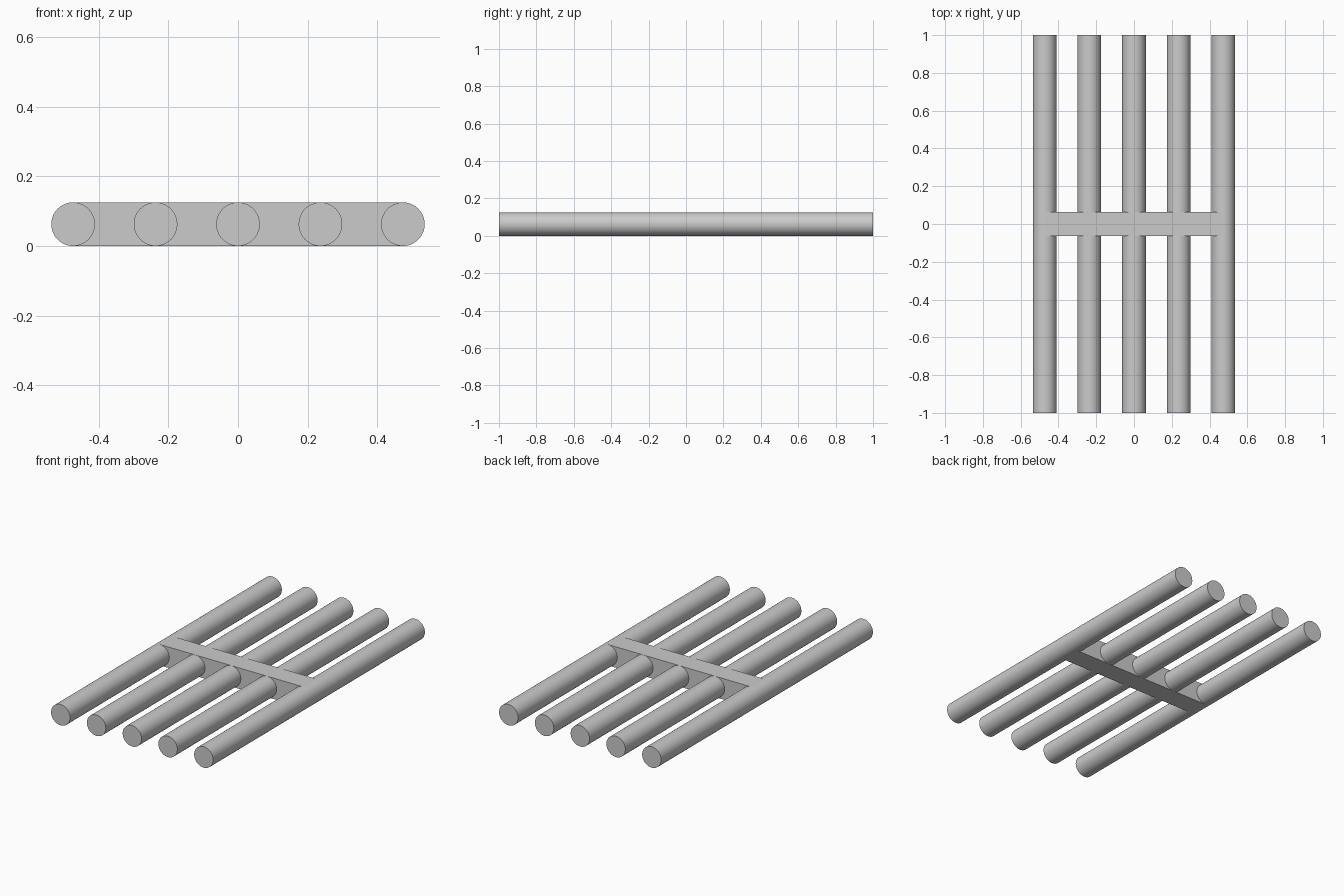
import bpy
import math

cube = bpy.data.objects.get("Cube")
if cube:
    bpy.data.objects.remove(cube, do_unlink=True)

RADIUS = 0.0625
LENGTH = 2.0
SPACING = 0.2365

# Single grey material
grey = bpy.data.materials.new("plain_grey")
grey.use_nodes = True
colour = (0.6, 0.6, 0.6, 1.0)
grey.diffuse_color = colour
grey.node_tree.nodes["Principled BSDF"].inputs["Base Color"].default_value = colour


def finish(name):
    obj = bpy.context.object
    obj.name = name
    obj.data.materials.append(grey)
    return obj


# Five parallel round rods running front to back
rod_names = ["outer_right_rod", "inner_right_rod", "centre_rod",
             "inner_left_rod", "outer_left_rod"]
for i, name in enumerate(rod_names):
    bpy.ops.mesh.primitive_cylinder_add(
        vertices=64, radius=RADIUS, depth=LENGTH,
        location=((i - 2) * SPACING, 0, RADIUS),
        rotation=(math.pi / 2, 0, 0))
    finish(name)
    bpy.ops.object.shade_smooth_by_angle(angle=math.radians(30))

# Square crossbar joining the rods, ending on the outer rod centres
bpy.ops.mesh.primitive_cube_add(size=1, location=(0, 0, RADIUS))
bar = finish("crossbar")
bar.scale = (4 * SPACING, 2 * RADIUS, 2 * RADIUS)
bpy.ops.object.transform_apply(location=False, rotation=False, scale=True)
